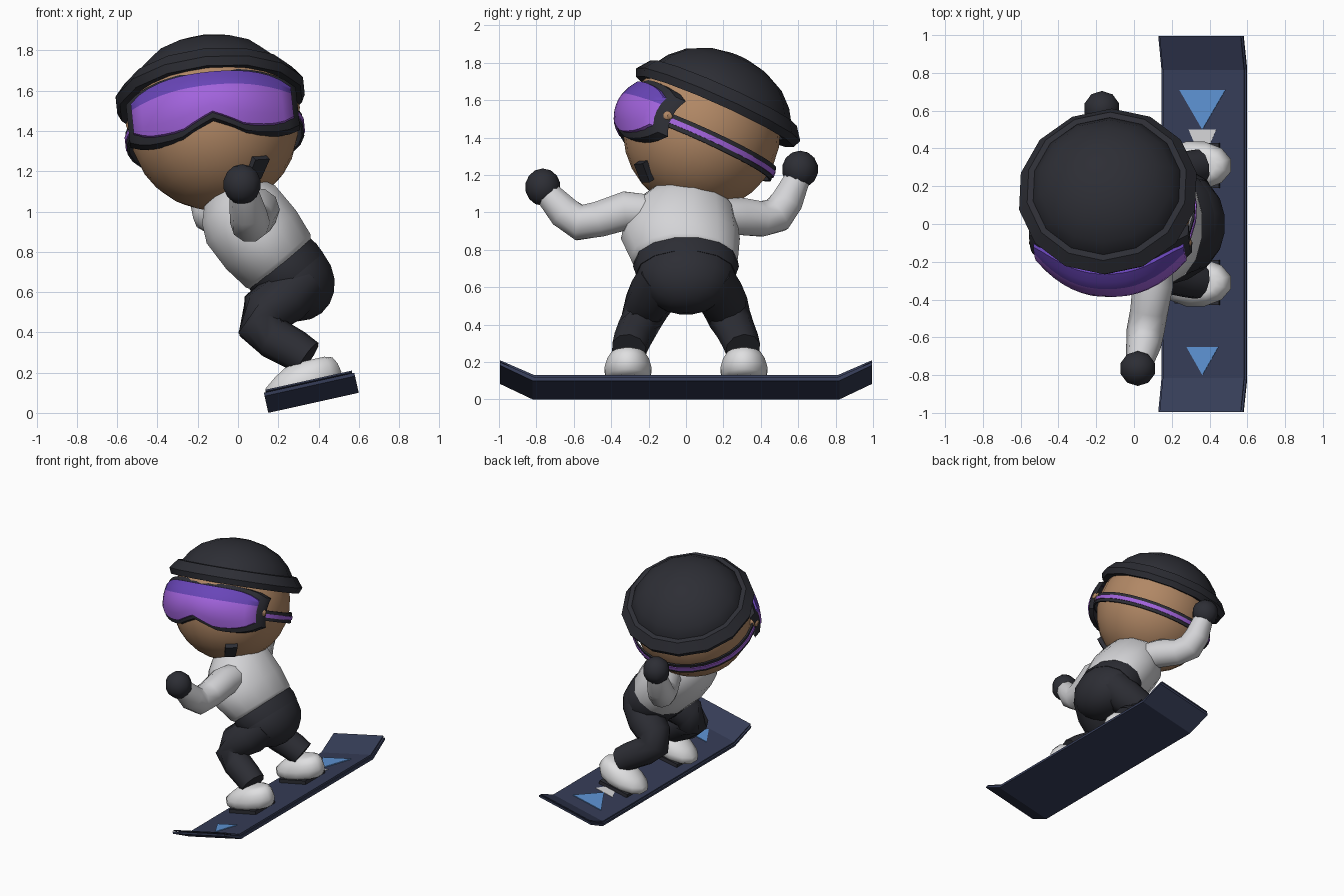
import bpy, bmesh, math
from mathutils import Vector, Matrix

if "Cube" in bpy.data.objects:
    bpy.data.objects.remove(bpy.data.objects["Cube"])

V = Vector
I4 = Matrix.Identity(4)


def material(name, r, g, b):
    m = bpy.data.materials.new(name)
    m.diffuse_color = (r, g, b, 1)
    m.use_nodes = True
    m.node_tree.nodes["Principled BSDF"].inputs["Base Color"].default_value = m.diffuse_color
    return m


SKIN = material("tan_skin", .44, .245, .13)
BLACK = material("soft_black", .026, .027, .035)
JACKET = material("light_grey", .66, .66, .68)
BOOT = material("boot_white", .74, .74, .75)
NAVY = material("navy", .036, .046, .095)
BLUE = material("sky_blue", .11, .29, .65)
DEEP = material("deep_purple", .14, .06, .48)
PURPLE = material("bright_purple", .36, .125, .72)


def finish(name, bm, mats, M=I4, angle=40):
    bmesh.ops.recalc_face_normals(bm, faces=bm.faces)
    me = bpy.data.meshes.new(name)
    bm.to_mesh(me)
    bm.free()
    me.transform(M)
    for m in mats if isinstance(mats, list) else [mats]:
        me.materials.append(m)
    ob = bpy.data.objects.new(name, me)
    bpy.context.collection.objects.link(ob)
    bpy.ops.object.select_all(action='DESELECT')
    ob.select_set(True)
    bpy.context.view_layer.objects.active = ob
    bpy.ops.object.shade_smooth_by_angle(angle=math.radians(angle))
    return ob


def loft(name, rings, mat, M=I4, n=12, close=False, angle=40):
    """Skin rings given as (centre, u half axis, v half axis)."""
    bm = bmesh.new()
    loops = []
    for c, u, v in rings:
        loops.append([bm.verts.new(V(c) + V(u) * math.cos(a) + V(v) * math.sin(a))
                      for a in (2 * math.pi * (i + .5) / n for i in range(n))])
    pairs = list(zip(loops, loops[1:]))
    if close:
        pairs.append((loops[-1], loops[0]))
    else:
        bm.faces.new(loops[0])
        bm.faces.new(loops[-1])
    for a, b in pairs:
        for i in range(n):
            j = (i + 1) % n
            bm.faces.new((a[i], a[j], b[j], b[i]))
    return finish(name, bm, mat, M, angle)


def lathe(name, profile, mat, M=I4, n=14, close=False, angle=40):
    return loft(name, [((0, 0, z), (r, 0, 0), (0, r, 0)) for r, z in profile],
                mat, M, n, close, angle)


def limb(name, pts, mat, ref, n=10):
    """Tube through (point, radius) pairs; ref is a direction off the bending plane."""
    rings = []
    for i, (p, r) in enumerate(pts):
        d = (V(pts[min(i + 1, len(pts) - 1)][0]) - V(pts[max(i - 1, 0)][0])).normalized()
        u = d.cross(V(ref)).normalized()
        rings.append((p, u * r, d.cross(u) * r))
    return loft(name, rings, mat, n=n, angle=55)


def ball(name, loc, scale, mat, M=I4, seg=12, rings=8):
    bm = bmesh.new()
    bmesh.ops.create_uvsphere(bm, u_segments=seg, v_segments=rings, radius=1)
    return finish(name, bm, mat, M @ Matrix.Translation(loc) @ Matrix.Diagonal((*scale, 1)))


def prism(name, pts, axis, lo, hi, mat, M=I4):
    """Extrude a flat outline along x or z."""
    bm = bmesh.new()
    ends = [[bm.verts.new((t, a, b) if axis == 'x' else (a, b, t)) for a, b in pts]
            for t in (lo, hi)]
    for e in ends:
        bm.faces.new(e)
    for i in range(len(pts)):
        j = (i + 1) % len(pts)
        bm.faces.new((ends[0][i], ends[0][j], ends[1][j], ends[1][i]))
    return finish(name, bm, mat, M, 10)


# Snowboard, tilted on its edge, with raised tips
B = Matrix.Translation((.375, 0, .05)) @ Matrix.Rotation(math.radians(-12.5), 4, 'Y')


def deck(name, lo, hi, half):
    side = [(-.995, lo + .085), (-.82, lo), (.82, lo), (.995, lo + .085)]
    top = [(.995, hi + .08), (.815, hi), (-.815, hi), (-.995, hi + .08)]
    prism(name, side + top, 'x', -half, half, NAVY, B)


deck("board_base", 0, .022, .23)
deck("board_deck", .022, .035, .22)
prism("rear_pale_mark", [(-.08, .5), (.07, .5), (.035, .42), (-.045, .42)], 'z', .034, .038, JACKET, B)
prism("rear_triangle", [(-.13, .71), (.12, .71), (-.005, .5)], 'z', .034, .041, BLUE, B)
prism("front_triangle", [(-.092, -.65), (.082, -.65), (-.005, -.8)], 'z', .034, .04, BLUE, B)

# Boots, bindings and bent legs
for label, s in (("front", -1), ("rear", 1)):
    y = s * .31
    prism(label + "_binding", [(-.15, y - .11), (.09, y - .12), (.09, y + .12), (-.15, y + .11)],
          'z', .03, .062, BLACK, B)
    loft(label + "_boot", [((cx - .045, y, z), (hx, 0, 0), (0, hy, 0)) for z, cx, hx, hy in
         ((.058, .01, .175, .105), (.08, .01, .195, .125), (.12, .02, .2, .13),
          (.165, .045, .165, .115), (.2, .065, .125, .09), (.212, .07, .08, .06))],
         BOOT, B, angle=50)
    limb(label + "_leg", [((.32, s * .12, .66), .13), ((.23, s * .17, .57), .135),
                          ((.13, s * .21, .5), .125), ((.11, s * .235, .43), .115),
                          ((.18, s * .265, .37), .105), ((.28, s * .29, .315), .1),
                          ((.345, s * .305, .27), .095)], BLACK, (0, 1, .3))

# Hips and leaning torso
lean = Matrix.Rotation(math.radians(-40), 4, 'Y')
ball("hips", (0, 0, 0), (.2, .265, .22), BLACK,
     Matrix.Translation((.275, 0, .665)) @ lean, 14, 10)
p = lean.to_3x3() @ V((1, 0, 0))
loft("trouser_waist", [((x, 0, z), p * a, (0, b, 0)) for x, z, a, b in
     ((.275, .67, .198, .268), (.235, .71, .207, .283), (.2, .75, .2, .275))], BLACK, n=14)
loft("jacket", [((x, y, z), p * a, (0, b, 0)) for x, y, z, a, b in
     ((.22, 0, .73, .19, .27), (.2, -.01, .755, .213, .288), (.115, -.03, .86, .232, .318),
      (.015, -.025, .985, .228, .295), (-.04, -.01, 1.055, .185, .225), (-.07, 0, 1.11, .13, .16))],
     JACKET, n=14, angle=60)

# Arms and gloves
limb("front_arm", [((.1, -.2, 1.0), .1), ((.1, -.32, 1.01), .108), ((.08, -.46, .965), .1),
                   ((.06, -.57, .945), .1), ((.05, -.65, 1.0), .092), ((.03, -.74, 1.1), .072)],
     JACKET, (1, 0, 0))
ball("front_glove", (.02, -.765, 1.135), (.098, .095, .1), BLACK, seg=10, rings=7)
limb("rear_arm", [((.03, .17, .98), .1), ((-.02, .28, .98), .105), ((-.09, .4, .965), .098),
                  ((-.13, .485, .985), .098), ((-.15, .54, 1.06), .09), ((-.165, .6, 1.19), .07)],
     JACKET, (1, 0, 0))
ball("rear_glove", (-.17, .61, 1.23), (.098, .097, .1), BLACK, seg=10, rings=7)

# Head, looking slightly up
H = (Matrix.Translation((-.12, .085, 1.43)) @ Matrix.Rotation(math.radians(-6), 4, 'Y')
     @ Matrix.Rotation(math.radians(-24), 4, 'X'))
ball("head", (0, 0, 0), (.422, .42, .425), SKIN, H, 24, 14)
for s in (-1, 1):
    ball("ear", (s * .4, -.185, -.035), (.035, .035, .035), SKIN, H, 8, 6)
d = V((.22, -.315, -.215)).normalized()
chin = Matrix.Translation(V((-.12, .08, 1.43)) + d * .425) @ d.to_track_quat('Z', 'Y').to_matrix().to_4x4()
prism("chin_tab", [(-.045, -.06), (.035, -.06), (.05, .055), (-.035, .05)], 'z', -.03, .02, BLACK, chin)

# Knitted hat: dome and rolled brim
hat = H @ Matrix.Translation((-.003, .02, .19))
lathe("hat_dome", [(.41, -.02), (.4, .045), (.355, .115), (.28, .185), (.17, .237), (.06, .26)],
      BLACK, hat, angle=50)
lathe("hat_brim", [(.385, .05), (.43, .047), (.48, -.02), (.462, -.062), (.395, -.05)],
      BLACK, hat, close=True)

# Goggle strap with a purple stripe
Z = -.052
for name, r, h, m in (("strap", .444, .037, BLACK), ("strap_stripe", .45, .014, PURPLE)):
    lathe(name, [(r - .012, Z - h), (r, Z - h), (r, Z + h), (r - .012, Z + h)], m, H, 28, True)


def goggle_patch(name, grow, back, depth, mats):
    """Curved visor sheet with a nose notch, closed backwards."""
    bm = bmesh.new()
    cols, rows, w, split = 16, 6, .4, .008
    grid = []
    for i in range(cols + 1):
        s = -1 + 2 * i / cols
        a = abs(s)
        hi = .1 - .05 * a ** 6 + grow
        lo = -.188 + .06 * max(0, 1 - a / .4) + .075 * a ** 5 - grow
        x = s * (w + grow)
        col = []
        for k in range(rows + 1):
            # two upper rows meet the lower ones at the colour line
            z = lo + (split - lo) * k / 4 if k <= 4 else split + (hi - split) * (k - 4) / 2
            y = -.48 + .21 * abs(x / w) ** 2.3 + .06 * ((z + .04) / .15) ** 2 + back
            col.append(bm.verts.new((x, y, z)))
        grid.append(col)
    for i in range(cols):
        for k in range(rows):
            f = bm.faces.new((grid[i][k], grid[i + 1][k], grid[i + 1][k + 1], grid[i][k + 1]))
            f.material_index = 1 if len(mats) > 1 and k >= 4 else 0
    edges = [e for e in bm.edges if e.is_boundary]
    new = bmesh.ops.extrude_edge_only(bm, edges=edges)["geom"]
    bmesh.ops.translate(bm, vec=(0, depth, 0), verts=[g for g in new if isinstance(g, bmesh.types.BMVert)])
    finish(name, bm, mats, H, 45)


goggle_patch("goggle_lens", 0, 0, .05, [PURPLE, DEEP])
goggle_patch("goggle_frame", .024, .018, .06, [BLACK])
